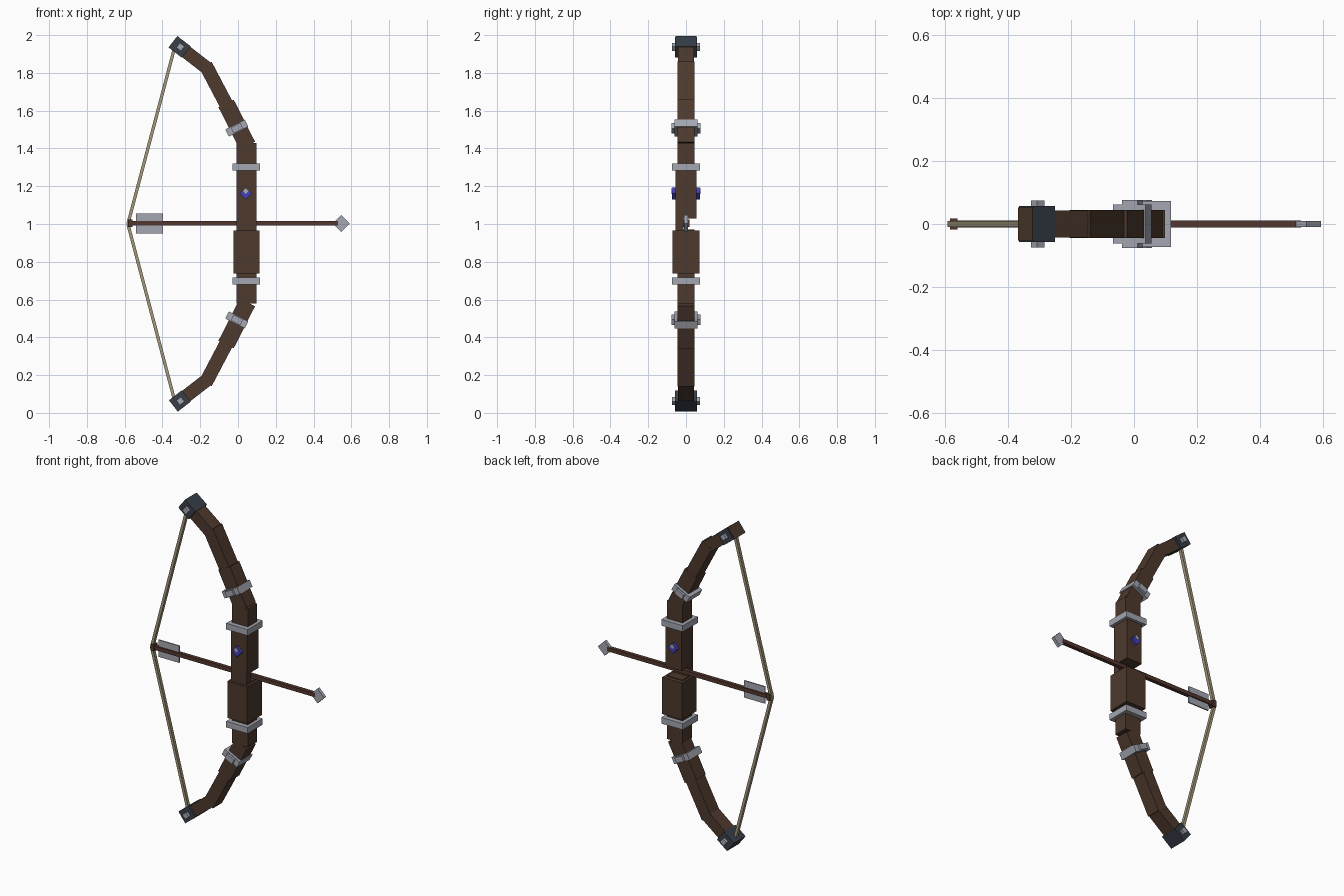
import bpy, bmesh, math
from mathutils import Matrix, Vector

cube = bpy.data.objects.get("Cube")
if cube:
    bpy.data.objects.remove(cube, do_unlink=True)


def material(name, rgb):
    m = bpy.data.materials.new(name)
    m.use_nodes = True
    m.diffuse_color = (*rgb, 1)
    m.node_tree.nodes["Principled BSDF"].inputs["Base Color"].default_value = (*rgb, 1)
    return m


WOOD = material("dark wood", (0.075, 0.041, 0.026))
SHAFT = material("reddish wood", (0.088, 0.038, 0.028))
METAL = material("light metal", (0.37, 0.385, 0.44))
IRON = material("dark iron", (0.038, 0.048, 0.065))
GEM = material("blue gem", (0.06, 0.05, 0.50))
CORD = material("tan cord", (0.36, 0.31, 0.20))


def box(name, centre, size, mat, angle=0.0):
    """Box turned by an angle about the y axis."""
    bm = bmesh.new()
    bmesh.ops.create_cube(bm, size=1, matrix=Matrix.Diagonal((*size, 1)))
    mesh = bpy.data.meshes.new(name)
    bm.to_mesh(mesh)
    bm.free()
    mesh.materials.append(mat)
    ob = bpy.data.objects.new(name, mesh)
    ob.location = centre
    ob.rotation_euler = (0, angle, 0)
    bpy.context.collection.objects.link(ob)
    return ob


def bar(name, a, b, width, depth, mat):
    """Square bar between two (x, z) points."""
    a, b = Vector((a[0], 0, a[1])), Vector((b[0], 0, b[1]))
    d = b - a
    return box(name, (a + b) / 2, (width, depth, d.length), mat, math.atan2(d.x, d.z))


# Riser: core, thicker upper block, side of the arrow window, hand grip
box("riser_lower", (0.045, 0, 0.775), (0.106, 0.09, 0.39), WOOD)
box("riser_upper", (0.045, 0, 1.23), (0.106, 0.09, 0.40), WOOD)
box("riser_block", (0.045, 0, 1.165), (0.108, 0.112, 0.27), WOOD)
box("arrow_window_side", (0.045, -0.034, 1.0), (0.106, 0.044, 0.09), WOOD)
box("hand_grip", (0.045, 0, 0.852), (0.135, 0.142, 0.226), WOOD)

# Limbs, bands and tips, repeated above and below the middle
TIP = (-0.308, 1.937)
TIP_DIR = Vector((-0.79, 0.613))
for side, s in (("upper", 1), ("lower", -1)):
    def p(x, z):
        return (x, 1 + s * (z - 1))

    bar(side + "_limb_inner", p(0.05, 1.415), p(-0.063, 1.638), 0.09, 0.09, WOOD)
    bar(side + "_limb_middle", p(-0.055, 1.62), p(-0.172, 1.842), 0.073, 0.088, WOOD)
    bar(side + "_limb_outer", p(-0.165, 1.826), p(*TIP), 0.07, 0.086, WOOD)

    # Metal bands
    x, z = p(0.044, 1.301)
    box(side + "_riser_band", (x, 0, z), (0.146, 0.146, 0.038), METAL)
    x, z = p(-0.006, 1.508)
    tilt = -s * math.radians(27)
    box(side + "_limb_band", (x, 0, z), (0.116, 0.124, 0.042), METAL, tilt)
    box(side + "_limb_band_stud", (x, 0, z), (0.055, 0.152, 0.034), METAL, tilt)

    # Tip cap with a stud through it
    half = TIP_DIR * 0.043
    bar(side + "_tip_cap", p(TIP[0] - half.x, TIP[1] - half.y),
        p(TIP[0] + half.x, TIP[1] + half.y), 0.076, 0.114, IRON)
    x, z = p(-0.305, 1.937)
    box(side + "_tip_stud", (x, 0, z), (0.031, 0.15, 0.031), METAL, s * math.radians(-52))

    # Bowstring half
    bar(side + "_string", (-0.583, 1.0), p(-0.338, 1.925), 0.017, 0.02, CORD)

# Wooden plate closing the upper tip
a = Vector(TIP) + TIP_DIR * 0.041
b = Vector(TIP) + TIP_DIR * 0.046
bar("upper_tip_plate", a, b, 0.075, 0.104, WOOD)

# Gem set through the riser
box("gem", (0.041, 0, 1.162), (0.046, 0.146, 0.046), GEM, math.pi / 4)
box("gem_glint", (0.041, 0, 1.174), (0.022, 0.152, 0.022), METAL, math.pi / 4)

# Arrow
box("arrow_shaft", (-0.02, 0, 1.003), (1.10, 0.023, 0.024), SHAFT)
box("arrow_nock", (-0.571, 0, 1.003), (0.024, 0.036, 0.04), SHAFT)
box("arrow_fletching", (-0.468, 0, 1.003), (0.142, 0.008, 0.104), METAL)
box("arrow_head", (0.547, 0, 1.003), (0.064, 0.02, 0.064), METAL, math.pi / 4)
